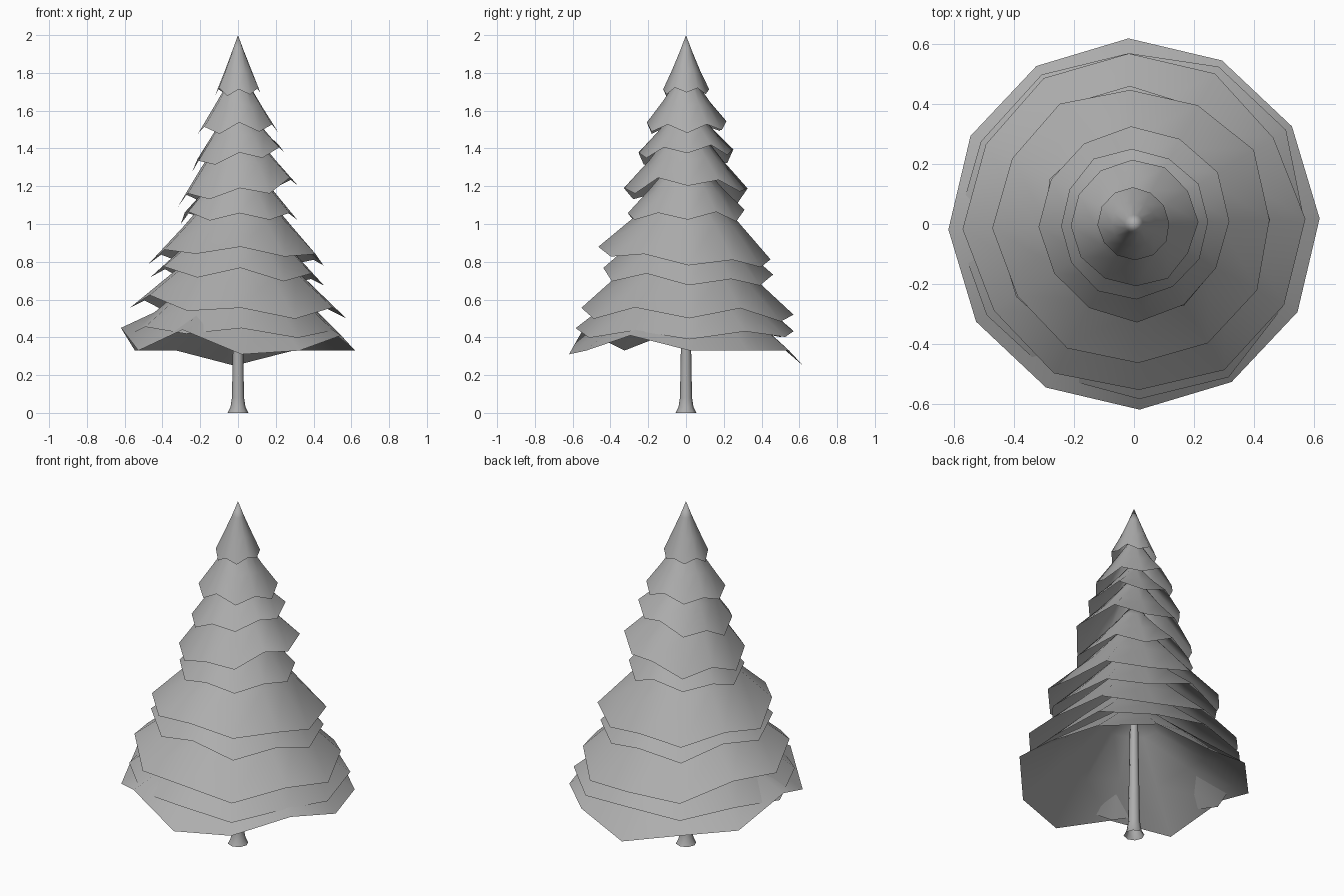
import bpy, math, random

if "Cube" in bpy.data.objects:
    bpy.data.objects.remove(bpy.data.objects["Cube"])

random.seed(4)
SIDES = 12

grey = bpy.data.materials.new("plain_grey")
grey.diffuse_color = (0.42, 0.42, 0.42, 1)
grey.use_nodes = True
grey.node_tree.nodes["Principled BSDF"].inputs["Base Color"].default_value = grey.diffuse_color


def lathe(name, rings, tip=None):
    """Skin rings of points; close the upper end with an optional tip point."""
    n = len(rings[0])
    verts = [p for ring in rings for p in ring]
    faces = []
    for k in range(len(rings) - 1):
        for i in range(n):
            j = (i + 1) % n
            faces.append((k * n + i, k * n + j, (k + 1) * n + j, (k + 1) * n + i))
    if tip:
        verts.append(tip)
        base = (len(rings) - 1) * n
        faces += [(base + i, base + (i + 1) % n, len(verts) - 1) for i in range(n)]
    mesh = bpy.data.meshes.new(name)
    mesh.from_pydata(verts, [], faces)
    mesh.materials.append(grey)
    mesh.shade_smooth()
    obj = bpy.data.objects.new(name, mesh)
    bpy.context.collection.objects.link(obj)
    return obj


def branch_tier(name, radius, apex, rim, spread=0.0):
    """Open, slightly flared cone with an uneven lower rim."""
    outer, middle, upper = [], [], []
    for i, z in enumerate(rim):
        a = 2 * math.pi * i / SIDES + 0.03
        c, s = math.cos(a), math.sin(a)
        r = radius * (1 + random.uniform(-spread, spread))
        outer.append((r * c, r * s, z))
        mean = sum(rim) / SIDES
        for ring, fr, fz in ((middle, 0.62, 0.36), (upper, 0.26, 0.72)):
            low = mean + (z - mean) * (1 - fz)
            ring.append((radius * fr * c, radius * fr * s, low + (apex - low) * fz))
    lathe(name, [outer, middle, upper], (0, 0, apex))


def uneven_rim(right, back, left, front, zigzag):
    """Rim heights that pass near four side heights, with alternating points."""
    mean = (right + back + left + front) / 4
    c1, s1 = (right - left) / 2, (back - front) / 2
    c2 = (right + left - back - front) / 4
    rim = []
    for i in range(SIDES):
        a = 2 * math.pi * i / SIDES
        z = mean + c1 * math.cos(a) + s1 * math.sin(a) + c2 * math.cos(2 * a)
        rim.append(z + zigzag * (1 if i % 2 else -1) * random.uniform(0.4, 1.0))
    return rim


# Branch tiers, top to bottom: radius, apex, rim height right/back/left/front, zigzag
tiers = [
    (0.12, 2.00, 1.71, 1.70, 1.70, 1.70, 0.025),
    (0.21, 1.84, 1.51, 1.52, 1.50, 1.51, 0.030),
    (0.25, 1.68, 1.39, 1.37, 1.31, 1.36, 0.035),
    (0.32, 1.60, 1.22, 1.16, 1.12, 1.17, 0.035),
    (0.31, 1.42, 1.04, 1.05, 1.04, 1.04, 0.040),
    (0.46, 1.33, 0.80, 0.79, 0.82, 0.86, 0.035),
    (0.45, 1.18, 0.70, 0.70, 0.74, 0.74, 0.035),
    (0.56, 1.08, 0.54, 0.50, 0.59, 0.54, 0.040),
    (0.585, 0.94, 0.41, 0.42, 0.43, 0.43, 0.030),
]
for i, (radius, apex, right, back, left, front, zig) in enumerate(tiers):
    branch_tier(f"branch_tier_{i + 1}", radius, apex,
                uneven_rim(right, back, left, front, zig), 0.03)

# Lowest skirt with strongly dipping corners
branch_tier("lowest_branches", 0.62, 0.82,
            [0.33, 0.33, 0.33, 0.25, 0.33, 0.33, 0.45, 0.33, 0.44, 0.31, 0.33, 0.41])

# Trunk with flared foot
trunk = []
for r, z in ((0.055, 0), (0.04, 0.03), (0.032, 0.08), (0.028, 0.3), (0.02, 0.8)):
    trunk.append([(r * math.cos(k * math.pi / 4), r * math.sin(k * math.pi / 4), z)
                  for k in range(8)])
foot = lathe("trunk", trunk, (0, 0, 1.0))
